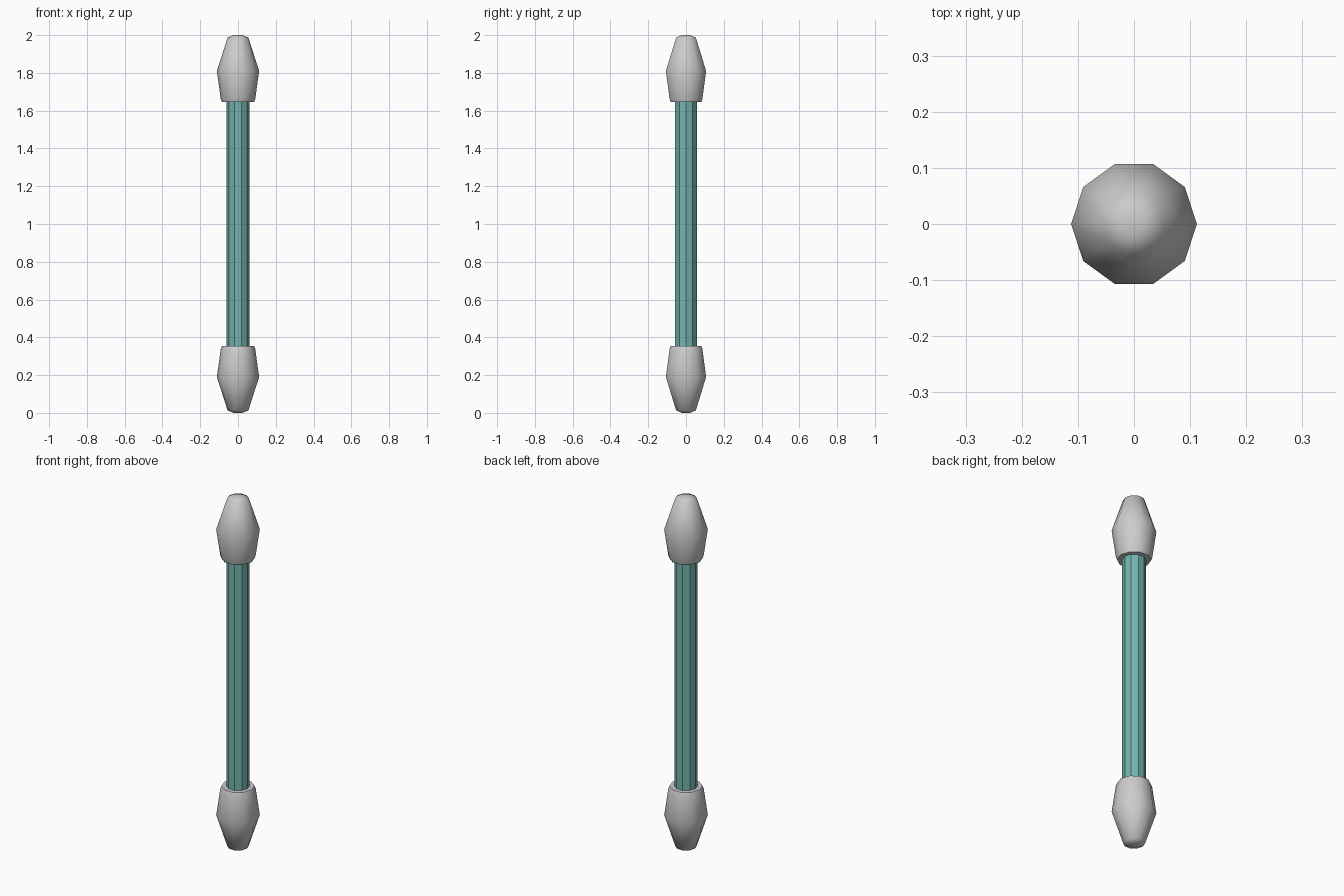
import bpy, math

if "Cube" in bpy.data.objects:
    bpy.data.objects.remove(bpy.data.objects["Cube"])

SIDES = 10


def material(name, rgb):
    m = bpy.data.materials.new(name)
    m.diffuse_color = (*rgb, 1)
    m.use_nodes = True
    m.node_tree.nodes["Principled BSDF"].inputs["Base Color"].default_value = m.diffuse_color
    return m


def lathe(name, profile, mat, smooth_angle=None):
    """Spin (radius, z) points round z and close both ends."""
    verts = [(r * math.cos(2 * math.pi * i / SIDES), r * math.sin(2 * math.pi * i / SIDES), z)
             for r, z in profile for i in range(SIDES)]
    faces = []
    for k in range(len(profile) - 1):
        for i in range(SIDES):
            a, b = k * SIDES + i, k * SIDES + (i + 1) % SIDES
            faces.append((a, b, b + SIDES, a + SIDES))
    faces.append(tuple(reversed(range(SIDES))))
    faces.append(tuple(range(len(verts) - SIDES, len(verts))))
    mesh = bpy.data.meshes.new(name)
    mesh.from_pydata(verts, [], faces)
    mesh.materials.append(mat)
    obj = bpy.data.objects.new(name, mesh)
    bpy.context.collection.objects.link(obj)
    if smooth_angle:
        bpy.ops.object.select_all(action='DESELECT')
        obj.select_set(True)
        bpy.context.view_layer.objects.active = obj
        bpy.ops.object.shade_smooth_by_angle(angle=math.radians(smooth_angle))
    return obj


grey = material("light_grey", (0.6, 0.6, 0.6))
teal = material("teal", (0.17, 0.46, 0.42))

# Faceted shaft
lathe("shaft", [(0.06, 0.3), (0.06, 1.7)], teal)

# Tapered end caps, the lower one mirrored from the upper
cap = [(0.075, 1.645), (0.085, 1.645), (0.091, 1.66), (0.112, 1.81), (0.055, 1.987), (0.022, 2.0)]
lathe("top_cap", cap, grey, 60)
lathe("bottom_cap", [(r, 2 - z) for r, z in reversed(cap)], grey, 60)
